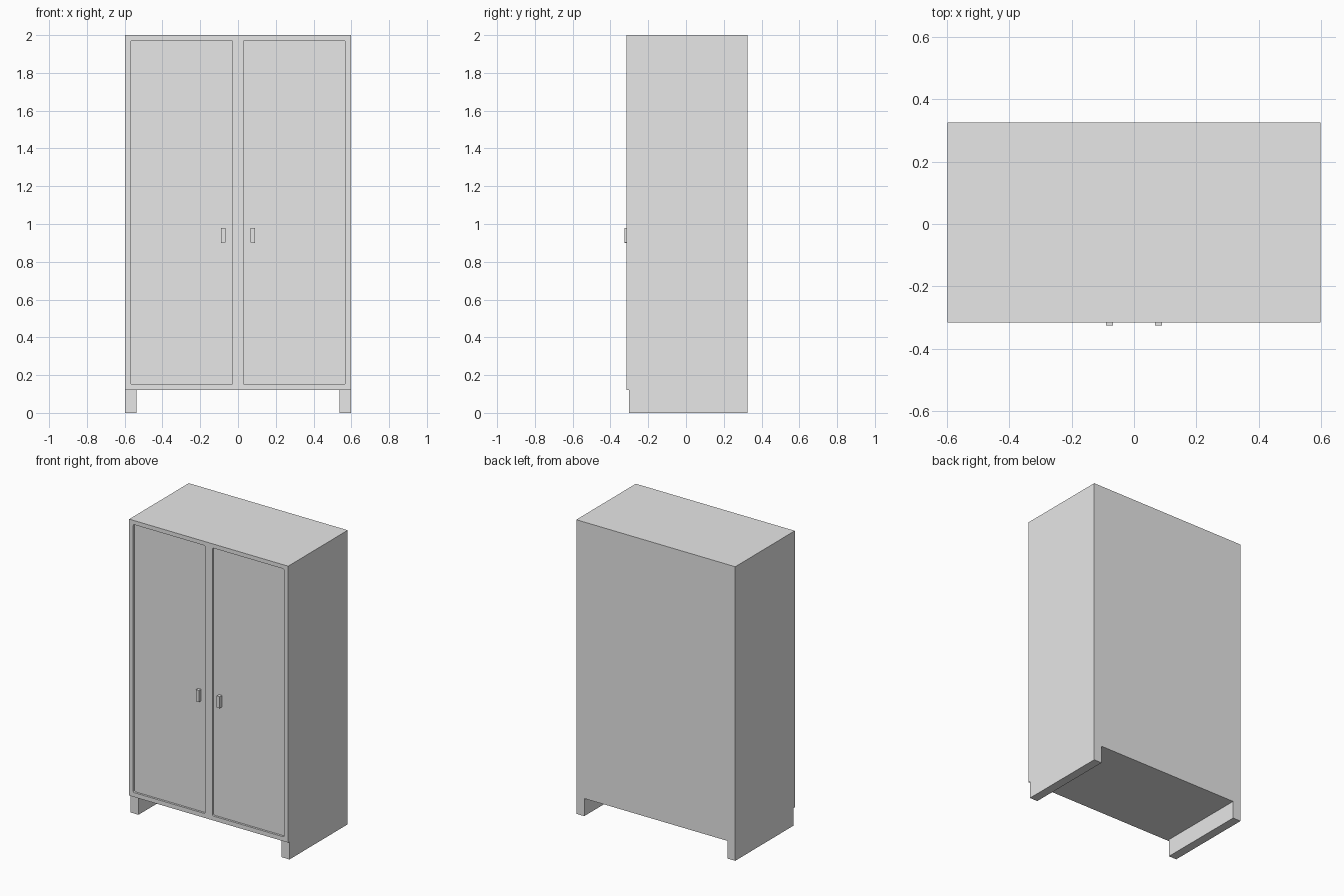
import bpy, bmesh

if "Cube" in bpy.data.objects:
    bpy.data.objects.remove(bpy.data.objects["Cube"])

grey = bpy.data.materials.new("plain_grey")
grey.diffuse_color = (0.8, 0.8, 0.8, 1.0)
grey.use_nodes = True
grey.node_tree.nodes["Principled BSDF"].inputs["Base Color"].default_value = grey.diffuse_color


def box(name, x0, x1, y0, y1, z0, z1, radius=0.0):
    """Box from its limits; radius rounds the corners seen from the front."""
    bm = bmesh.new()
    bmesh.ops.create_cube(bm, size=1.0)
    for v in bm.verts:
        v.co.x = x0 if v.co.x < 0 else x1
        v.co.y = y0 if v.co.y < 0 else y1
        v.co.z = z0 if v.co.z < 0 else z1
    if radius:
        along_y = [e for e in bm.edges
                   if abs(e.verts[0].co.y - e.verts[1].co.y) > 1e-6]
        bmesh.ops.bevel(bm, geom=along_y, offset=radius, segments=3,
                        profile=0.5, affect='EDGES')
    bmesh.ops.recalc_face_normals(bm, faces=bm.faces)
    mesh = bpy.data.meshes.new(name)
    bm.to_mesh(mesh)
    bm.free()
    mesh.materials.append(grey)
    obj = bpy.data.objects.new(name, mesh)
    bpy.context.collection.objects.link(obj)
    return obj


def cut(target, cutter):
    """Subtract the cutter for good and remove it."""
    mod = target.modifiers.new("cut", 'BOOLEAN')
    mod.operation = 'DIFFERENCE'
    mod.solver = 'EXACT'
    mod.object = cutter
    bpy.context.view_layer.objects.active = target
    bpy.ops.object.modifier_apply(modifier=mod.name)
    bpy.data.objects.remove(cutter)


HALF_W, FRONT, BACK = 0.598, -0.315, 0.325
RECESS = -0.301   # door face and front of the legs
BASE = 0.12       # underside of the cabinet

# Cabinet carcass, with side panels reaching the floor as legs
cabinet = box("cabinet", -HALF_W, HALF_W, FRONT, BACK, 0.0, 2.0)
cut(cabinet, box("underside_cutter", -0.538, 0.538, -1, 1, -1, BASE))
cut(cabinet, box("toe_cutter", -1, 1, -1, RECESS, -1, BASE))

for side, label in ((-1, "left"), (1, "right")):
    # Door panel sunk into the front frame
    x0, x1 = sorted((side * 0.028, side * 0.568))
    cut(cabinet, box("door_cutter", x0, x1, -1, RECESS, 0.15, 1.972, 0.008))
    # Upright pull on the door
    x0, x1 = sorted((side * 0.067, side * 0.09))
    box(label + "_handle", x0, x1, -0.325, RECESS, 0.90, 0.98, 0.002)
